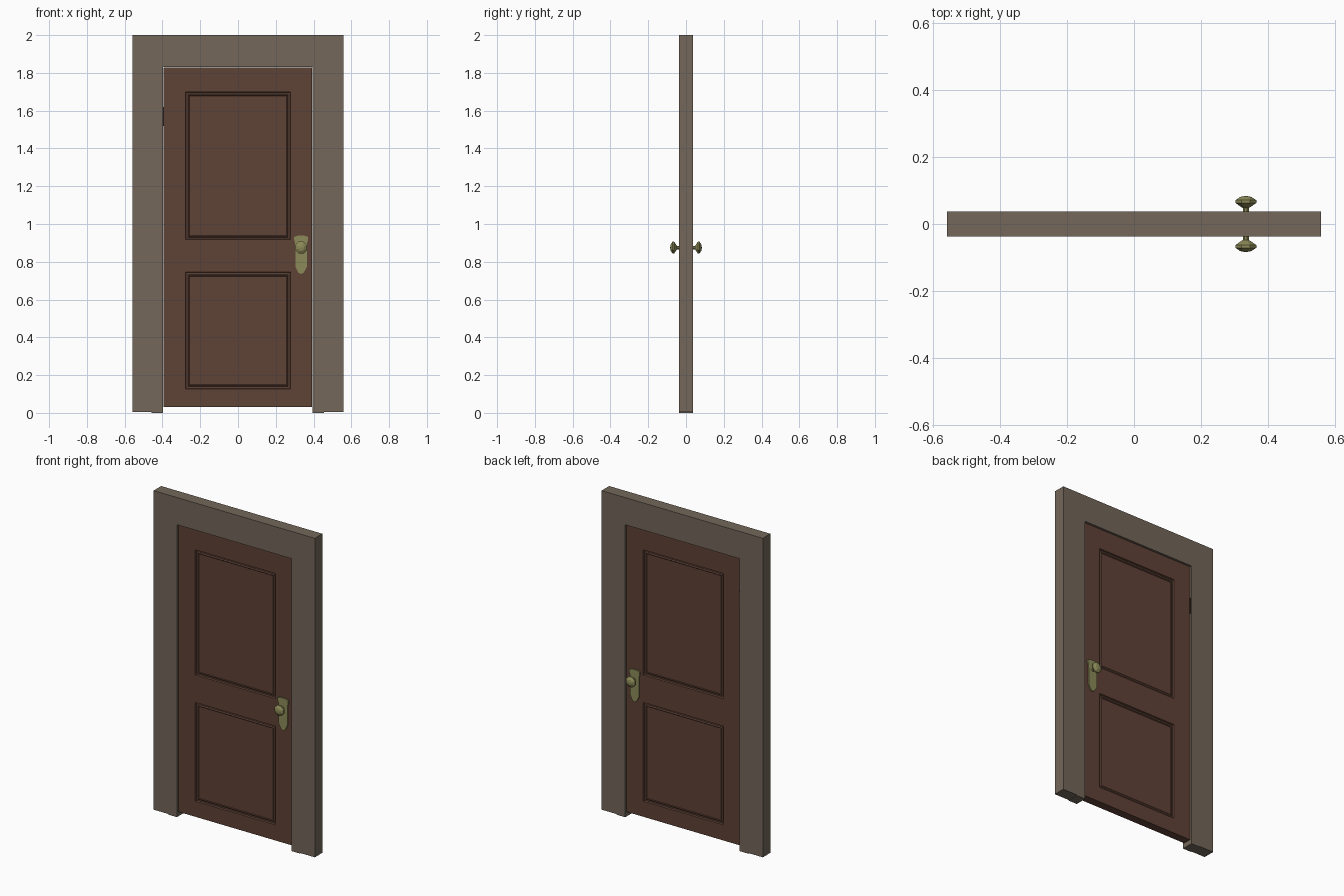
import bpy, bmesh, math
from mathutils import Matrix

if "Cube" in bpy.data.objects:
    bpy.data.objects.remove(bpy.data.objects["Cube"])


def material(name, rgb):
    m = bpy.data.materials.new(name)
    lin = [((c / 255 + 0.055) / 1.055) ** 2.4 for c in rgb]
    m.diffuse_color = (*lin, 1)
    m.use_nodes = True
    m.node_tree.nodes["Principled BSDF"].inputs["Base Color"].default_value = m.diffuse_color
    return m


FRAME = material("grey brown frame", (115, 103, 90))
WOOD = material("dark red brown wood", (95, 66, 54))
BRASS = material("aged brass", (140, 138, 88))
IRON = material("dark hinge", (60, 42, 35))


def finish(bm, name, mat):
    bmesh.ops.recalc_face_normals(bm, faces=bm.faces)
    me = bpy.data.meshes.new(name)
    bm.to_mesh(me)
    bm.free()
    me.materials.append(mat)
    ob = bpy.data.objects.new(name, me)
    bpy.context.collection.objects.link(ob)
    return ob


def prism(name, outline, y0, y1, mat):
    """Extrude an (x, z) outline from y0 to y1."""
    bm = bmesh.new()
    face = bm.faces.new([bm.verts.new((x, y0, z)) for x, z in outline])
    ext = bmesh.ops.extrude_face_region(bm, geom=[face])["geom"]
    bmesh.ops.translate(bm, vec=(0, y1 - y0, 0),
                        verts=[v for v in ext if isinstance(v, bmesh.types.BMVert)])
    return finish(bm, name, mat)


def rect(x0, x1, z0, z1):
    return [(x0, z0), (x1, z0), (x1, z1), (x0, z1)]


HALF = 0.0375   # half depth of the frame
SLAB = 0.026    # half depth of the door

# Door frame: one arch-shaped piece with a small foot under each jamb
prism("door_frame", [(-0.558, 0.004), (-0.397, 0.004), (-0.397, 1.83), (0.395, 1.83),
                     (0.395, 0.004), (0.558, 0.004), (0.558, 2), (-0.558, 2)],
      -HALF, HALF, FRAME)
for side, x0, x1 in (("left", -0.457, -0.397), ("right", 0.395, 0.455)):
    prism("jamb_foot_" + side, rect(x0, x1, 0, 0.004), -HALF, HALF, FRAME)

# Door slab: grid-divided box, panels on both faces grooved by insets
xs = [-0.395, -0.278, 0.278, 0.392]
zs = [0.03, 0.127, 0.745, 0.917, 1.70, 1.828]
bm = bmesh.new()
for y in (-SLAB, SLAB):
    for i in range(3):
        for j in range(5):
            bm.faces.new([bm.verts.new((x, y, z))
                          for x, z in rect(xs[i], xs[i + 1], zs[j], zs[j + 1])])
bmesh.ops.remove_doubles(bm, verts=bm.verts, dist=1e-5)
bmesh.ops.bridge_loops(bm, edges=[e for e in bm.edges if e.is_boundary])
bmesh.ops.recalc_face_normals(bm, faces=bm.faces)
panels = []
for f in bm.faces:
    c = f.calc_center_median()
    if abs(c.y) > SLAB * 0.9 and abs(c.x) < 0.1 and (
            zs[1] < c.z < zs[2] or zs[3] < c.z < zs[4]):
        panels.append(f)
for width, depth in ((0.003, -0.010), (0.009, 0), (0.006, 0.005), (0.004, -0.003)):
    bmesh.ops.inset_individual(bm, faces=panels, thickness=width, depth=depth,
                               use_even_offset=True)
finish(bm, "door_slab", WOOD)

# Hinge leaf on the back of the left jamb
prism("hinge", rect(-0.398, -0.391, 1.52, 1.62), SLAB - 0.004, 0.034, IRON)

# Handles: shield plate and lathe-turned knob on each face
KX, KZ = 0.334, 0.875
half = [(0.0, 0.735), (0.014, 0.742), (0.030, 0.773), (0.031, 0.898), (0.036, 0.912),
        (0.037, 0.932), (0.018, 0.938)]
shield = [(KX + x, z) for x, z in half] + [(KX - x, z) for x, z in reversed(half[1:])]
profile = [(0.010, 0.024), (0.010, 0.048), (0.017, 0.052), (0.034, 0.063),
           (0.034, 0.071), (0.018, 0.081), (0.0, 0.084)]
for side, s in (("front", -1), ("back", 1)):
    prism("handle_plate_" + side, shield, s * 0.024, s * 0.033, BRASS)
    bm = bmesh.new()
    vs = [bm.verts.new((r, s * y, 0)) for r, y in profile]
    es = [bm.edges.new(p) for p in zip(vs, vs[1:])]
    bmesh.ops.rotate(bm, verts=vs, cent=(0, 0, 0),
                     matrix=Matrix.Rotation(math.pi / 8, 3, "Y"))
    bmesh.ops.spin(bm, geom=vs + es, cent=(0, 0, 0), axis=(0, 1, 0),
                   angle=math.tau, steps=8)
    bmesh.ops.remove_doubles(bm, verts=bm.verts, dist=1e-5)
    bmesh.ops.translate(bm, verts=bm.verts, vec=(KX, 0, KZ))
    finish(bm, "knob_" + side, BRASS)
